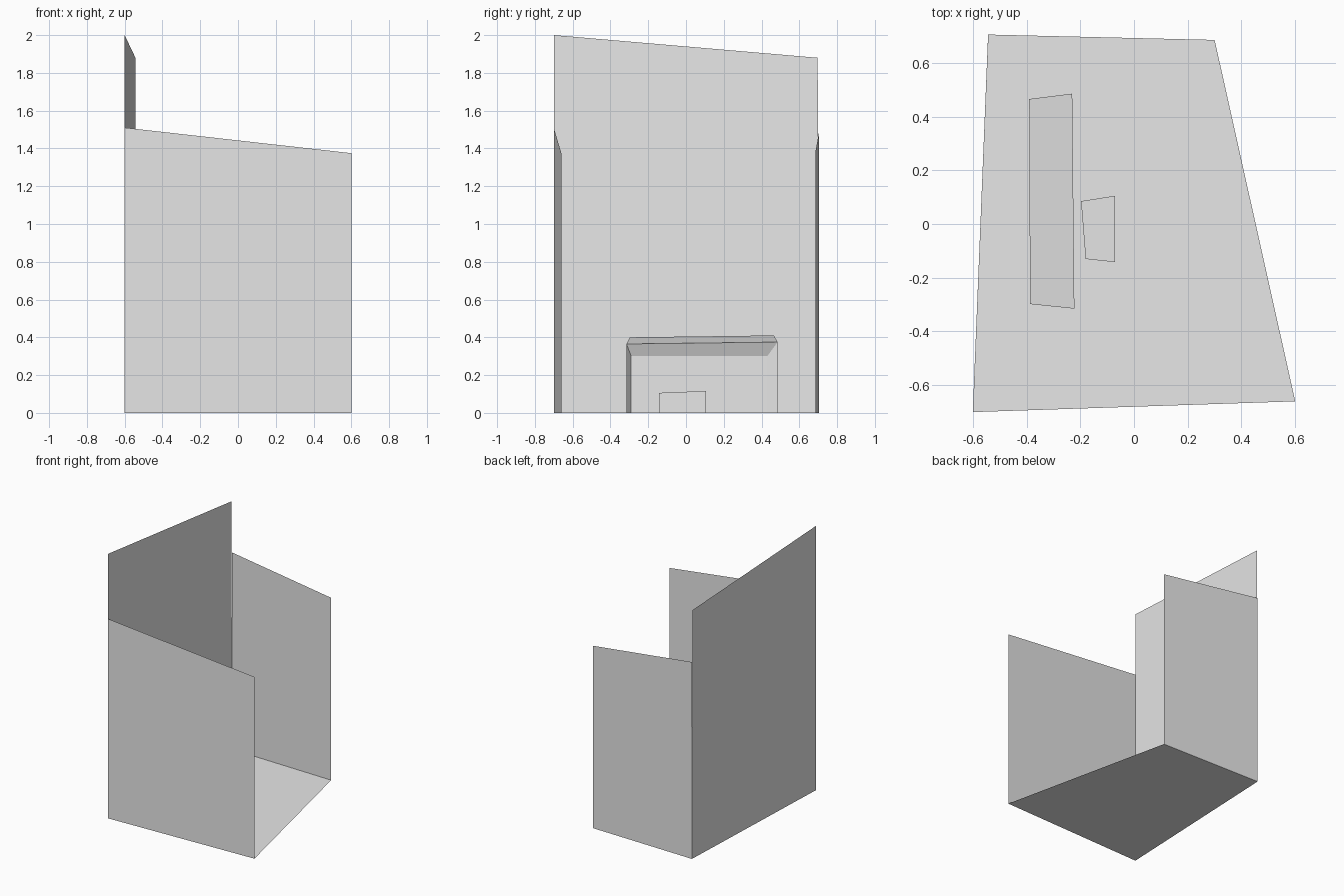
import bpy

if "Cube" in bpy.data.objects:
    bpy.data.objects.remove(bpy.data.objects["Cube"])

grey = bpy.data.materials.new("plain grey")
grey.diffuse_color = (0.8, 0.8, 0.8, 1.0)
grey.use_nodes = True
grey.node_tree.nodes["Principled BSDF"].inputs["Base Color"].default_value = grey.diffuse_color


def add_mesh(name, verts, faces):
    mesh = bpy.data.meshes.new(name)
    mesh.from_pydata(verts, [], faces)
    mesh.materials.append(grey)
    mesh.update()
    obj = bpy.data.objects.new(name, mesh)
    bpy.context.collection.objects.link(obj)
    return obj


def wall(name, start, end, top_start, top_end, top_end_xy=None):
    """Single upright sheet between two floor corners with a sloping top."""
    tip = top_end_xy or end
    add_mesh(name, [(*start, 0), (*end, 0), (*tip, top_end), (*start, top_start)],
             [(0, 1, 2, 3)])


def open_block(name, outline, heights, open_front=False):
    """Upright block on a counter-clockwise outline, without underside.
    The first outline edge is the front."""
    verts = [(x, y, 0) for x, y in outline]
    verts += [(x, y, z) for (x, y), z in zip(outline, heights)]
    faces = [(4, 5, 6, 7)]
    for i in range(1 if open_front else 0, 4):
        j = (i + 1) % 4
        faces.append((i, j, j + 4, i + 4))
    return verts, faces


# Floor corners: front left, front right, back right, back left
FL, FR, BR, BL = (-0.60, -0.70), (0.60, -0.66), (0.30, 0.685), (-0.543, 0.705)

# Floor and three walls, open to the right
add_mesh("floor", [(*p, 0) for p in (FL, FR, BR, BL)], [(0, 1, 2, 3)])
wall("front_wall", FR, FL, 1.375, 1.51)
wall("back_wall", BL, BR, 1.49, 1.38)
wall("left_wall", FL, BL, 2.0, 1.88, (-0.543, 0.697))

# Cabinet with sloping top and a shallow recess in its front
verts, faces = open_block(
    "cabinet",
    [(-0.222, -0.315), (-0.23, 0.485), (-0.39, 0.465), (-0.387, -0.298)],
    [0.365, 0.375, 0.41, 0.40], open_front=True)
verts += [(-0.255, -0.29, 0), (-0.255, 0.43, 0), (-0.255, 0.43, 0.30), (-0.255, -0.29, 0.30)]
faces += [(8, 9, 10, 11), (0, 8, 11, 4), (9, 1, 5, 10), (11, 10, 5, 4)]
add_mesh("cabinet", verts, faces)

# Low step in front of the cabinet
verts, faces = open_block(
    "step",
    [(-0.07, -0.142), (-0.07, 0.105), (-0.197, 0.085), (-0.18, -0.13)],
    [0.106, 0.116, 0.112, 0.106])
add_mesh("step", verts, faces)
